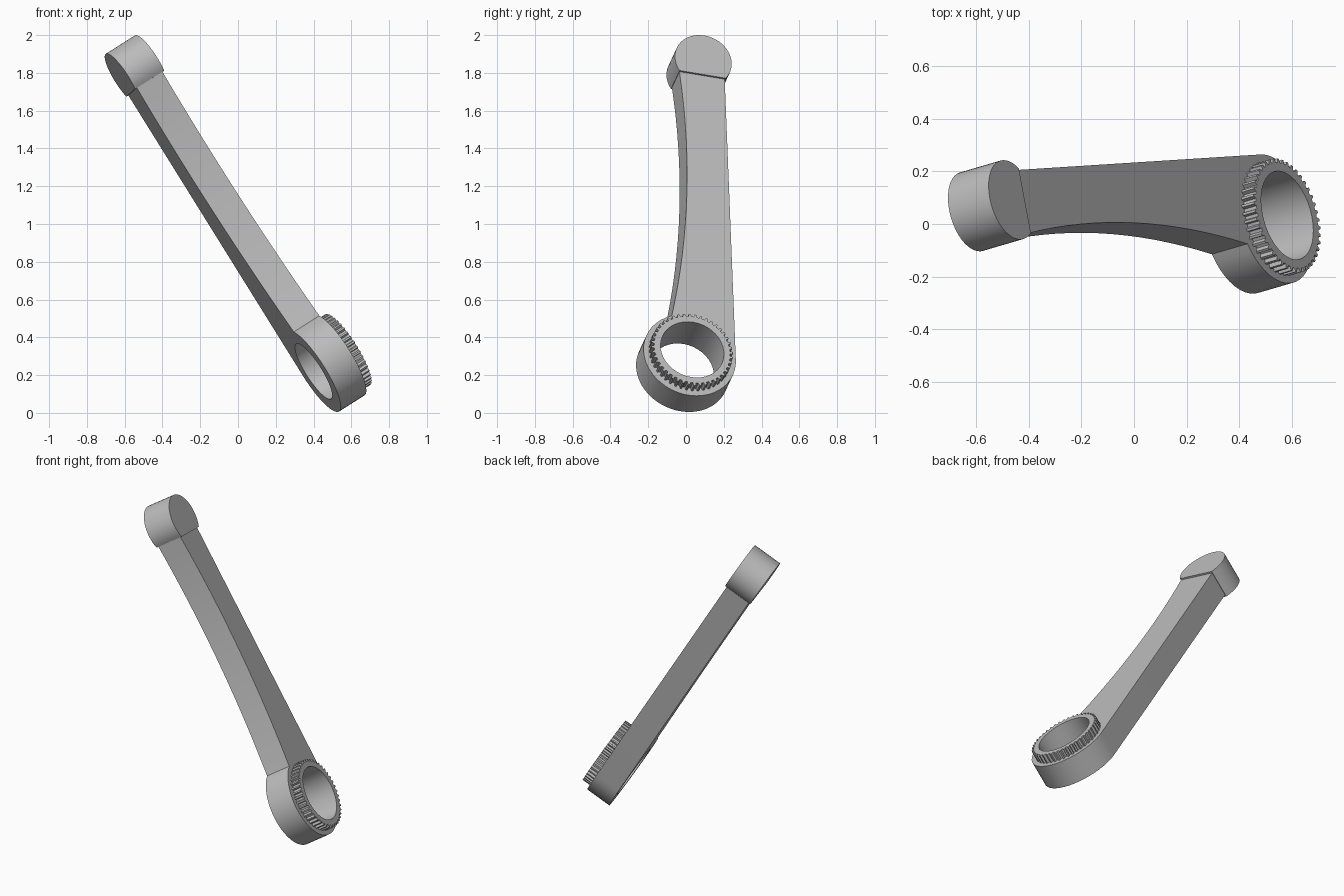
import bpy, bmesh
from math import cos, sin, radians, tau
from mathutils import Matrix, Vector

cube = bpy.data.objects.get("Cube")
if cube:
    bpy.data.objects.remove(cube, do_unlink=True)

steel = bpy.data.materials.new("plain grey")
steel.use_nodes = True
colour = (0.5, 0.5, 0.5, 1)
steel.diffuse_color = colour
steel.node_tree.nodes["Principled BSDF"].inputs["Base Color"].default_value = colour

# Tilted frame of the lever: across, along and through its thickness
through = Vector((0.82, 0.24, 0.52)).normalized()
along = Vector((-0.543, 0.0375, 0.839))
along = (along - through * along.dot(through)).normalized()
across = along.cross(through)
frame = Matrix((across, along, through)).transposed().to_4x4()
frame.translation = (0.40, -0.02, 0.22)

EYE_R, HOLE_R = 0.252, 0.173
PAD_U, PAD_R, CHORD = 1.855, 0.155, 1.765
PLATE = 0.165


def arc(radius, start, end, count, centre=0.0):
    """Points on an arc, angles in degrees, centred on the lever axis."""
    angles = [radians(start + (end - start) * i / count) for i in range(count + 1)]
    return [(radius * cos(a), centre + radius * sin(a)) for a in angles]


def extrude_profile(name, loops, low, high):
    """Solid from closed outlines; inner outlines become holes."""
    bm = bmesh.new()
    edges = []
    for loop in loops:
        verts = [bm.verts.new((x, y, low)) for x, y in loop]
        edges += [bm.edges.new((v, verts[i - 1])) for i, v in enumerate(verts)]
    if len(loops) == 1:
        bm.faces.new(verts)
    else:
        bmesh.ops.triangle_fill(bm, edges=edges, use_beauty=True)
    made = bmesh.ops.extrude_face_region(bm, geom=bm.faces[:])
    moved = [g for g in made["geom"] if isinstance(g, bmesh.types.BMVert)]
    bmesh.ops.translate(bm, verts=moved, vec=(0, 0, high - low))
    bmesh.ops.recalc_face_normals(bm, faces=bm.faces[:])
    mesh = bpy.data.meshes.new(name)
    bm.to_mesh(mesh)
    bm.free()
    mesh.materials.append(steel)
    obj = bpy.data.objects.new(name, mesh)
    bpy.context.collection.objects.link(obj)
    obj.matrix_world = frame
    return obj


hole = arc(HOLE_R, 0, 360, 40)[:-1]

# Arm with the round eye: straight back edge and hollow front edge
eye = arc(EYE_R, 115, 367, 32)
tip = Vector((-0.126, CHORD + 0.01))
root = Vector(eye[0])
hollow = []
for i in range(16):
    s = i / 16
    p = tip.lerp(root, s)
    hollow.append((p.x + 0.062 * 4 * s * (1 - s), p.y))
arm = extrude_profile("lever_arm", [eye + [(0.122, tip.y)] + hollow, hole], 0, PLATE)

# Rounded end pad, slightly thicker than the arm
pad = extrude_profile("end_pad", [arc(PAD_R, -35.5, 215.5, 32, PAD_U)],
                      -0.012, PLATE + 0.011)

# Toothed collar around the hole
TEETH = 44
cog = []
for i in range(TEETH):
    for offset, radius in ((0, 0.207), (0.4, 0.207), (0.55, 0.222), (0.85, 0.222)):
        a = tau * (i + offset) / TEETH
        cog.append((radius * cos(a), radius * sin(a)))
collar = extrude_profile("toothed_collar", [cog, hole], PLATE, PLATE + 0.056)

# Smooth round walls with crisp edges
bpy.ops.object.select_all(action='DESELECT')
for obj in (arm, pad, collar):
    obj.select_set(True)
bpy.context.view_layer.objects.active = arm
bpy.ops.object.shade_smooth_by_angle(angle=radians(25))
